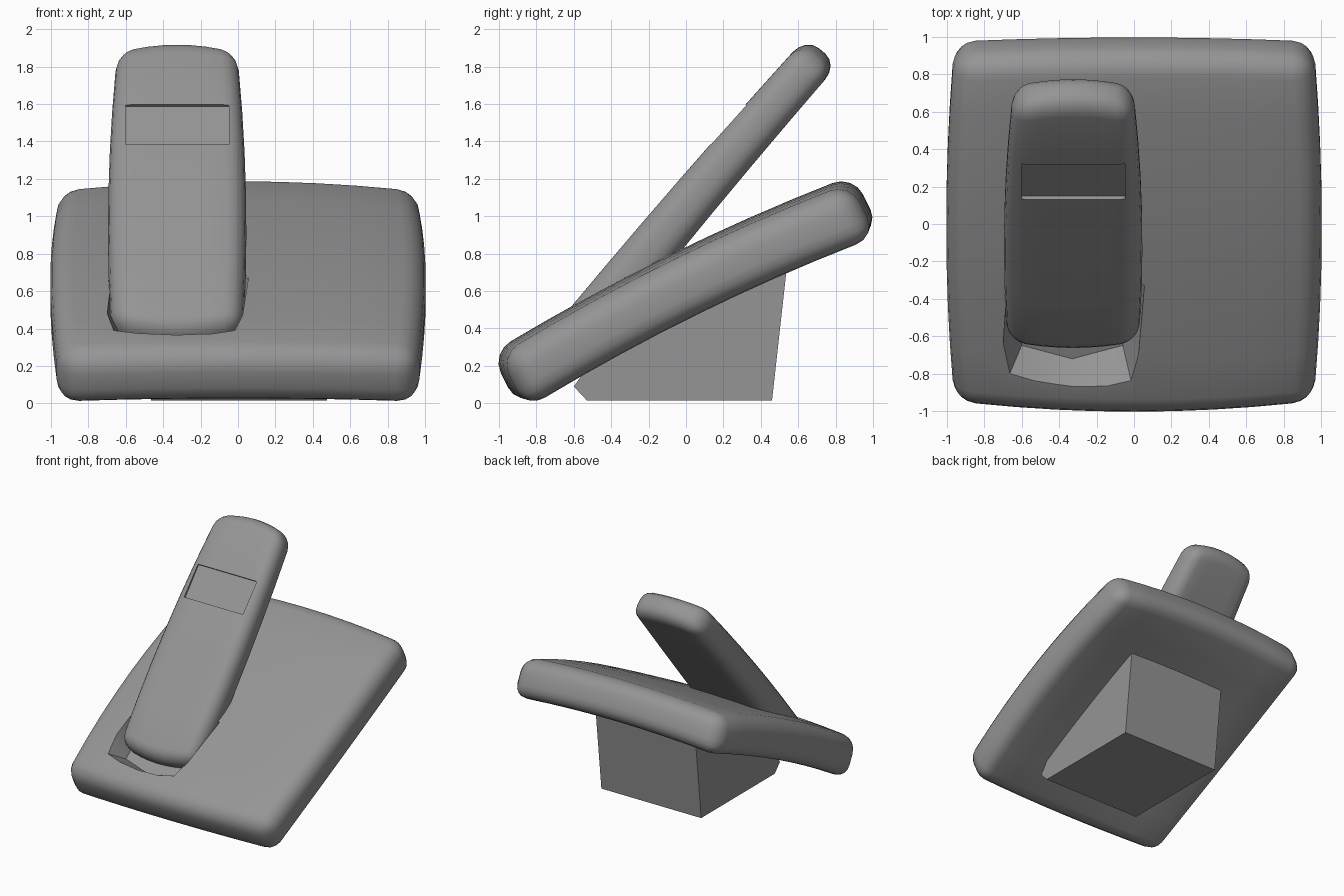
import bpy, bmesh, math
from mathutils import Matrix, Vector

cube = bpy.data.objects.get("Cube")
if cube:
    bpy.data.objects.remove(cube)

# One grey plastic for everything
grey = bpy.data.materials.new("grey_plastic")
grey.use_nodes = True
colour = (0.3, 0.3, 0.3, 1)
grey.diffuse_color = colour
grey.node_tree.nodes["Principled BSDF"].inputs["Base Color"].default_value = colour


def add_object(name, bm, matrix=Matrix()):
    bmesh.ops.recalc_face_normals(bm, faces=bm.faces[:])
    mesh = bpy.data.meshes.new(name)
    bm.to_mesh(mesh)
    bm.free()
    mesh.materials.append(grey)
    obj = bpy.data.objects.new(name, mesh)
    bpy.context.collection.objects.link(obj)
    obj.matrix_world = matrix
    return obj


def tilted(x, y, z, degrees):
    return Matrix.Translation((x, y, z)) @ Matrix.Rotation(math.radians(degrees), 4, "X")


def box(size):
    bm = bmesh.new()
    bmesh.ops.create_cube(bm, size=2, matrix=Matrix.Diagonal((*size, 1)))
    return bm


def rounded_slab(size, radius, cuts, bend):
    """Bevelled box with extra loops, reshaped by a bend function."""
    bm = box(size)
    bmesh.ops.bevel(bm, geom=bm.edges[:], offset=radius, segments=4, profile=0.5,
                    affect="EDGES", clamp_overlap=True)
    for axis in (0, 1):
        for i in range(1, cuts):
            point, normal = Vector(), Vector()
            point[axis] = (size[axis] - radius) * (2 * i / cuts - 1)
            normal[axis] = 1
            bmesh.ops.bisect_plane(bm, geom=bm.verts[:] + bm.edges[:] + bm.faces[:],
                                   plane_co=point, plane_no=normal)
    for v in bm.verts:
        v.co = bend(*v.co)
    return bm


def hull(points):
    bm = bmesh.new()
    for p in points:
        bm.verts.new(p)
    bmesh.ops.convex_hull(bm, input=bm.verts[:])
    return bm


def carve(obj, cutter):
    cutter.hide_render = True
    mod = obj.modifiers.new("carve", "BOOLEAN")
    mod.operation, mod.solver, mod.object = "DIFFERENCE", "EXACT", cutter
    select(obj)
    bpy.ops.object.modifier_apply(modifier=mod.name)
    bpy.data.objects.remove(cutter)


def select(obj):
    bpy.ops.object.select_all(action="DESELECT")
    obj.select_set(True)
    bpy.context.view_layer.objects.active = obj


def smooth(obj):
    select(obj)
    bpy.ops.object.shade_smooth_by_angle(angle=math.radians(35))


# Console: domed, pillow-edged slab leaning back
def console_bend(u, v, w):
    a, b = u / 0.96, v / 1.035
    return (u * (1 + 0.045 * (1 - b * b)), v * (1 + 0.043 * (1 - a * a)),
            w + 0.05 * (1 - b * b) + 0.04 * (1 - a * a))


console_place = tilted(0, 0.015, 0.565, 26.2)
console = add_object("console", rounded_slab((0.96, 1.035, 0.16), 0.115, 8, console_bend),
                     console_place)

# Cradle pocket sunk into the console, with sloping walls
rim = [(-0.665, -0.81), (-0.33, -0.877), (-0.02, -0.83), (0.05, -0.27), (-0.675, -0.27)]
floor = [(-0.6, -0.71), (-0.33, -0.79), (-0.06, -0.71), (0.03, -0.3), (-0.665, -0.3)]
pocket = [(x, y, 0.06) for x, y in floor]
pocket += [(2 * r[0] - f[0], 2 * r[1] - f[1], 0.35) for r, f in zip(rim, floor)]
carve(console, add_object("pocket_cutter", hull(pocket), console_place))
smooth(console)


# Handset: long rounded bar, widest in the lower half, thinner at the top
def handset_bend(u, v, w):
    a, b = u / 0.35, v / 0.965
    width = 1.05 - 0.045 * b - 0.085 * b * b
    return (u * width, v * (1 + 0.065 * (1 - a * a)),
            w * (1 - 0.1 * b) + 0.012 * (1 - b * b))


handset_place = tilted(-0.325, 0.063, 1.1, 49.7)
handset = add_object("handset", rounded_slab((0.35, 0.965, 0.125), 0.1, 6, handset_bend),
                     handset_place)

# Screen recess on the handset face
screen = box((0.277, 0.14, 0.1))
screen_place = handset_place @ Matrix.Translation((0, 0.403, 0.21))
carve(handset, add_object("screen_cutter", screen, screen_place))
smooth(handset)

# Pedestal: wedge block under the console
profile = [(-0.53, 0.015), (0.46, 0.015), (0.535, 0.69), (0.54, 0.75), (-0.45, 0.3), (-0.6, 0.09)]
add_object("pedestal", hull([(x, y, z) for x in (-0.465, 0.475) for y, z in profile]))
